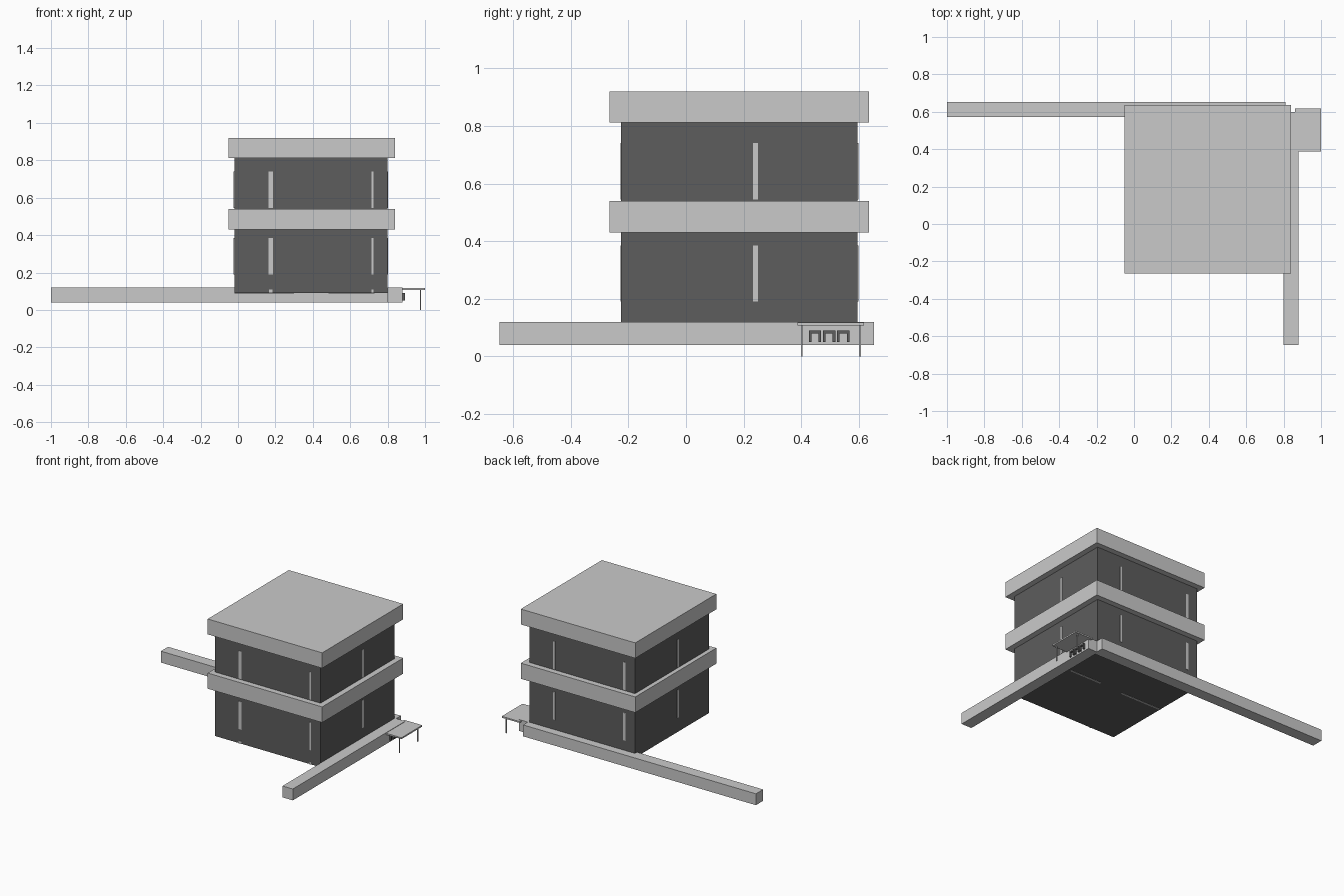
import bpy

if "Cube" in bpy.data.objects:
    bpy.data.objects.remove(bpy.data.objects["Cube"])


def material(name, v):
    m = bpy.data.materials.new(name)
    m.diffuse_color = (v, v, v, 1)
    m.use_nodes = True
    m.node_tree.nodes["Principled BSDF"].inputs["Base Color"].default_value = m.diffuse_color
    return m


LIGHT = material("light_grey", 0.59)
DARK = material("dark_grey", 0.11)


def box(name, x, y, z, mat):
    """Box from (min, max) pairs on each axis."""
    bpy.ops.mesh.primitive_cube_add(size=1, location=[sum(r) / 2 for r in (x, y, z)])
    o = bpy.context.object
    o.name = name
    o.scale = [r[1] - r[0] for r in (x, y, z)]
    bpy.ops.object.transform_apply(location=False, rotation=False, scale=True)
    o.data.materials.append(mat)
    return o


# Main walls and the two overhanging slabs
X0, X1, Y0, Y1 = -0.02, 0.80, -0.225, 0.595
box("walls", (X0, X1), (Y0, Y1), (0.09, 0.815), DARK)
box("middle_slab", (-0.05, 0.84), (-0.265, 0.635), (0.43, 0.54), LIGHT)
box("roof_slab", (-0.05, 0.84), (-0.265, 0.635), (0.812, 0.92), LIGHT)

# Long low walls
box("back_low_wall", (-1.0, 0.81), (0.572, 0.652), (0.04, 0.12), LIGHT)
box("right_low_wall", (0.80, 0.88), (-0.648, 0.60), (0.04, 0.12), LIGHT)

# Narrow light slits on every side, on both floors
T = 0.003
for floor, z in (("lower", (0.19, 0.385)), ("upper", (0.545, 0.74))):
    for c, w in ((0.175, 0.022), (0.72, 0.011)):
        box(floor + "_front_slit", (c - w / 2, c + w / 2), (Y0 - T, Y0 + T), z, LIGHT)
    for c, w in ((0.607, 0.014), (0.062, 0.018)):
        box(floor + "_back_slit", (c - w / 2, c + w / 2), (Y1 - T, Y1 + T), z, LIGHT)
    box(floor + "_right_slit", (X1 - T, X1 + T), (0.232, 0.25), z, LIGHT)
    box(floor + "_left_slit", (X0 - T, X0 + T), (0.112, 0.126), z, LIGHT)

# Small slits at the foot of the front and under the floor
for c, w in ((0.175, 0.02), (0.72, 0.011)):
    box("front_foot_slit", (c - w / 2, c + w / 2), (Y0 - T, Y0 + T), (0.09, 0.108), LIGHT)
box("floor_slit_right", (0.485, 0.73), (0.242, 0.254), (0.088, 0.092), LIGHT)
box("floor_slit_left", (-0.02, 0.30), (0.228, 0.24), (0.088, 0.092), LIGHT)

# Porch canopy on two thin posts
box("canopy", (0.86, 1.0), (0.387, 0.618), (0.107, 0.117), LIGHT)
for y in (0.402, 0.604):
    box("canopy_post", (0.972, 0.978), (y - 0.003, y + 0.003), (0.0, 0.108), LIGHT)

# Three small dark frames under the canopy
for y in (0.426, 0.475, 0.524):
    x = (0.878, 0.892)
    box("frame_top", x, (y, y + 0.043), (0.08, 0.09), DARK)
    for s in (y, y + 0.034):
        box("frame_leg", x, (s, s + 0.009), (0.05, 0.085), DARK)
